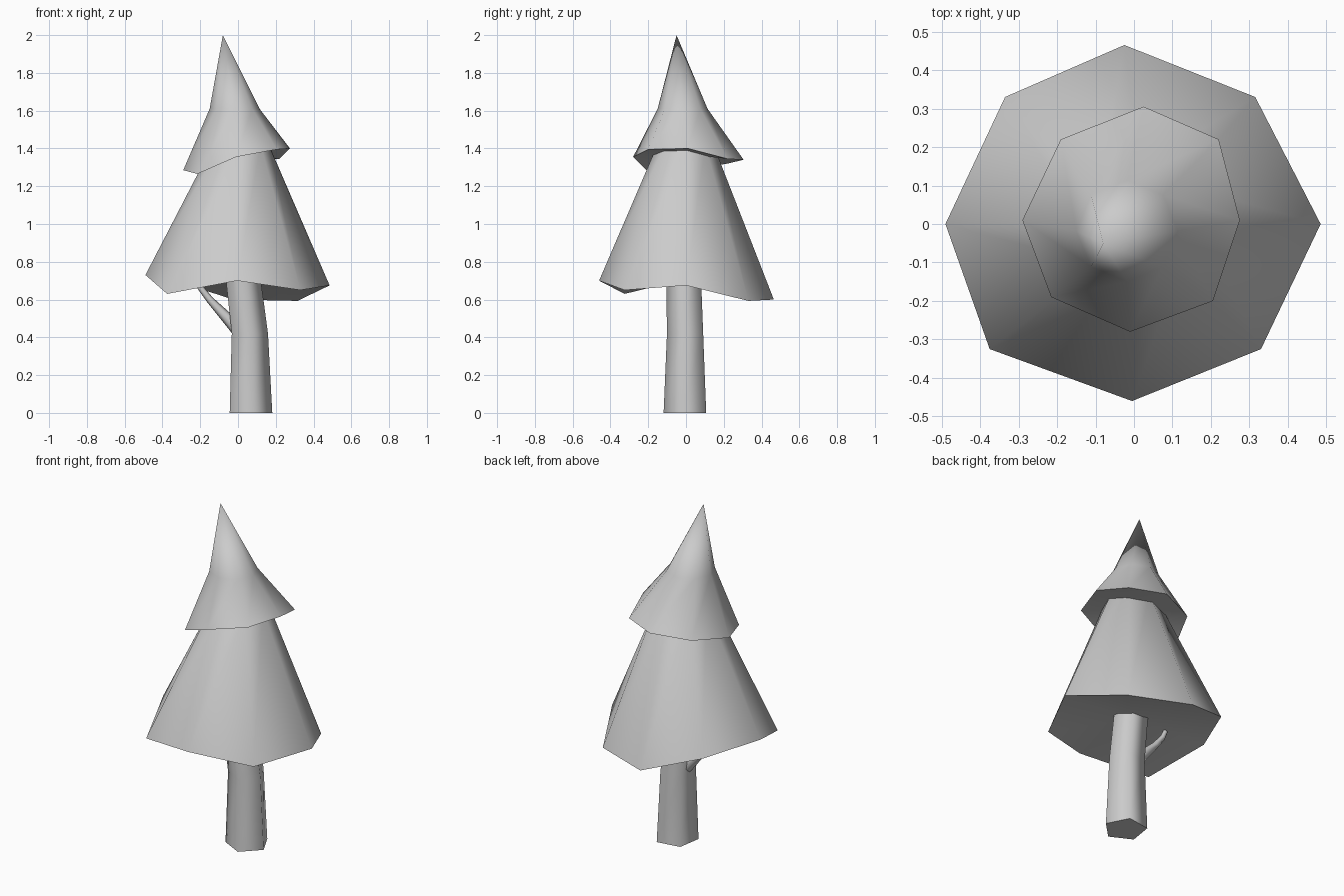
import bpy
import math
from mathutils import Vector

cube = bpy.data.objects.get("Cube")
if cube:
    bpy.data.objects.remove(cube, do_unlink=True)

# One plain grey material for the whole tree
GREY = (0.6, 0.6, 0.6, 1)
grey = bpy.data.materials.new("plain_grey")
grey.use_nodes = True
grey.diffuse_color = GREY
grey.node_tree.nodes["Principled BSDF"].inputs["Base Color"].default_value = GREY


def ring(x, y, z, radius, sides, turn=0):
    """Regular level ring of points."""
    angles = [turn + math.tau * i / sides for i in range(sides)]
    return [Vector((x + radius * math.cos(a), y + radius * math.sin(a), z)) for a in angles]


def loft(name, rings, bottom, top):
    """Skin rings from bottom to top and close both ends with fans."""
    n = len(rings[0])
    verts = [p for r in rings for p in r] + [Vector(bottom), Vector(top)]
    low, high = len(verts) - 2, len(verts) - 1
    last = (len(rings) - 1) * n
    faces = []
    for i in range(n):
        j = (i + 1) % n
        faces.append((low, j, i))
        faces.append((high, last + i, last + j))
        for k in range(0, last, n):
            faces.append((k + i, k + j, k + n + j, k + n + i))
    mesh = bpy.data.meshes.new(name)
    mesh.from_pydata(verts, [], faces)
    mesh.materials.append(grey)
    obj = bpy.data.objects.new(name, mesh)
    bpy.context.collection.objects.link(obj)
    bpy.ops.object.select_all(action='DESELECT')
    obj.select_set(True)
    bpy.context.view_layer.objects.active = obj
    bpy.ops.object.shade_smooth_by_angle(angle=math.radians(80))
    return obj


# Five-sided trunk, bent towards its right
turn = math.radians(-9)
loft("trunk",
     [ring(0.063, 0, 0, 0.12, 5, turn),
      ring(0.058, 0, 0.42, 0.102, 5, turn),
      ring(0.012, -0.01, 0.8, 0.097, 5, turn)],
     (0.063, 0, 0), (0.012, -0.01, 0.8))

# Lower foliage with an uneven eight-cornered hem
lower_hem = [(0.485, 0, 0.675), (0.315, 0.33, 0.593), (-0.025, 0.465, 0.6), (-0.335, 0.33, 0.7),
             (-0.49, 0, 0.73), (-0.375, -0.325, 0.63), (-0.005, -0.46, 0.7), (0.33, -0.325, 0.65)]
loft("lower_foliage",
     [[Vector(p) for p in lower_hem], ring(0.015, -0.003, 1.42, 0.148, 8)],
     (0, 0, 0.71), (0, 0, 1.55))

# Upper foliage, pinched in the middle and leaning at the tip
upper_hem = [(0.275, 0.01, 1.4), (0.22, 0.22, 1.345), (0.025, 0.305, 1.34), (-0.19, 0.22, 1.32),
             (-0.29, 0.01, 1.285), (-0.215, -0.19, 1.265), (-0.01, -0.28, 1.355), (0.205, -0.2, 1.395)]
loft("upper_foliage",
     [[Vector(p) for p in upper_hem], ring(-0.018, -0.018, 1.61, 0.132, 8)],
     (0, 0, 1.37), (-0.08, -0.05, 2))

# Small tapered branch under the lower foliage
path = [(0.02, 0, 0.42, 0.04), (-0.06, 0, 0.505, 0.03),
        (-0.15, 0, 0.6, 0.019), (-0.2, 0, 0.665, 0.016), (-0.22, 0, 0.71, 0.014)]
rings = []
side = Vector((0, 1, 0))
for i, (x, y, z, r) in enumerate(path):
    before, after = Vector(path[max(i - 1, 0)][:3]), Vector(path[min(i + 1, len(path) - 1)][:3])
    across = side.cross((after - before).normalized())
    rings.append([Vector((x, y, z)) + r * (math.cos(math.tau * k / 6) * across + math.sin(math.tau * k / 6) * side)
                  for k in range(6)])
loft("branch", rings, path[0][:3], path[-1][:3])
